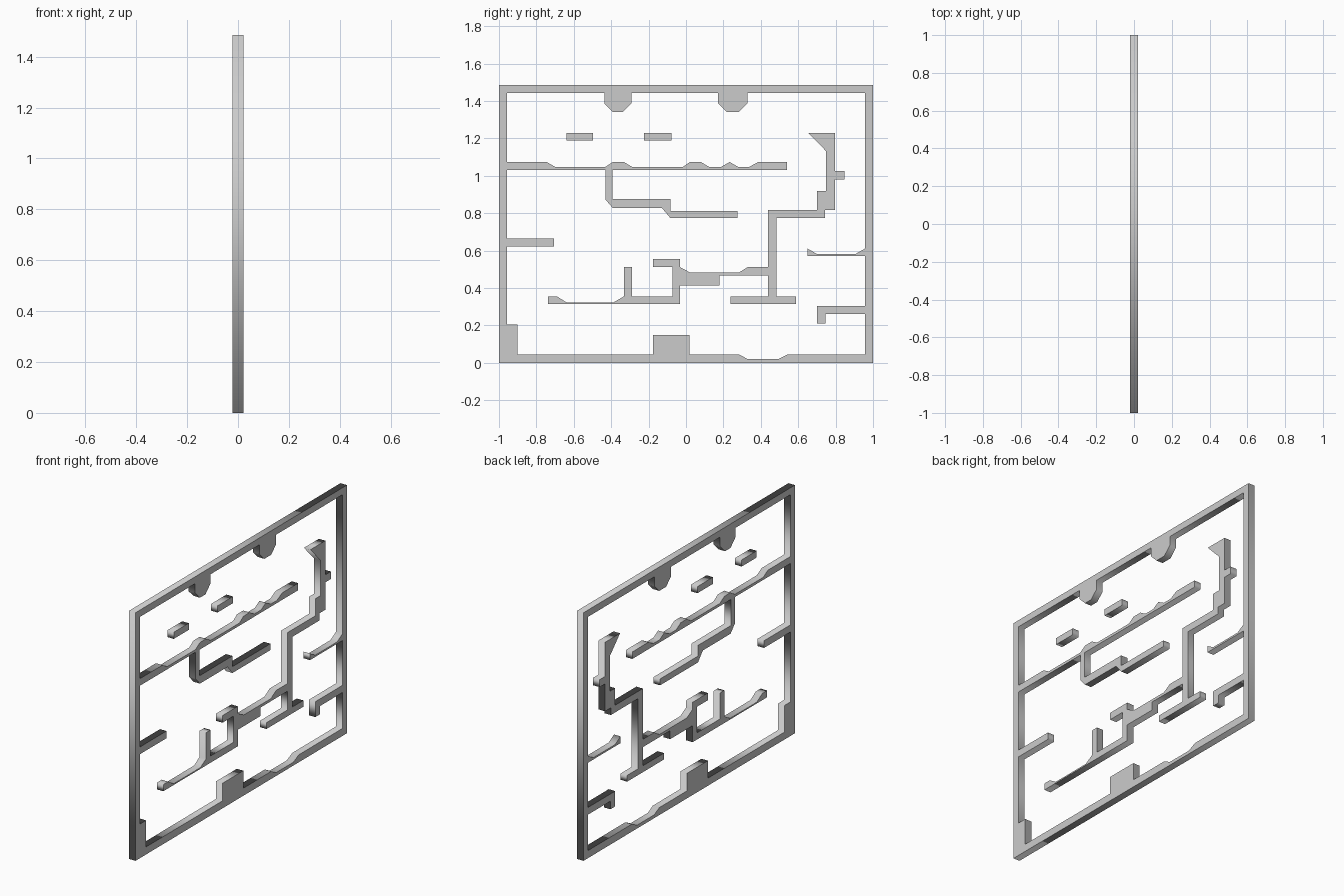
import bpy
from math import pi

HALF = 0.0215        # half of the panel thickness
W, IN = 1.0, 0.957   # outer and inner half width
TOP = 1.485


def plate(name, *outlines):
    """Extrude flat (y, z) outlines along x; inner outlines become holes."""
    cu = bpy.data.curves.new(name, 'CURVE')
    cu.dimensions = '2D'
    cu.fill_mode = 'BOTH'
    cu.extrude = HALF
    for pts in outlines:
        sp = cu.splines.new('POLY')
        sp.points.add(len(pts) - 1)
        for p, (y, z) in zip(sp.points, pts):
            p.co = (y, z, 0, 1)
        sp.use_cyclic_u = True
    ob = bpy.data.objects.new(name, cu)
    bpy.context.collection.objects.link(ob)
    ob.rotation_euler = (pi / 2, 0, pi / 2)
    bpy.ops.object.select_all(action='DESELECT')
    bpy.context.view_layer.objects.active = ob
    ob.select_set(True)
    bpy.ops.object.convert(target='MESH')
    bpy.ops.object.transform_apply(location=False, rotation=True, scale=False)
    return bpy.context.object


def rect(y0, y1, z0, z1):
    return [(y0, z0), (y1, z0), (y1, z1), (y0, z1)]


def ceiling_bump(c, half):
    """Chamfered bump hanging from the ceiling, right to left."""
    tip = half - 0.046
    return [(c + half, 1.444), (c + half, 1.388), (c + tip, 1.342),
            (c - tip, 1.342), (c - half, 1.388), (c - half, 1.444)]


# Inner edge of the frame, walked anticlockwise
floor = [(-IN, .204), (-.90, .204), (-.90, .045), (-.177, .045), (-.177, .15),
         (.02, .15), (.02, .045), (.284, .045), (.33, .02), (.493, .02),
         (.544, .045), (IN, .045)]
right_ledges = [(IN, .26), (.745, .26), (.745, .211), (.70, .211), (.70, .303),
                (IN, .303), (IN, .571), (.65, .571), (.65, .611), (.70, .582),
                (.906, .582), (IN, .611)]
ceiling = ([(IN, 1.444)] + ceiling_bump(.251, .079)
           + ceiling_bump(-.3645, .0725) + [(-IN, 1.444)])
# Bumpy top of the long upper ledge: heights switch between two levels
HI, LO = 1.074, 1.048
upper_ledge = [(-IN, HI), (-.745, HI), (-.70, LO), (-.431, LO), (-.391, HI),
               (-.332, HI), (-.289, LO), (-.016, LO), (.021, HI), (.08, HI),
               (.123, LO), (.188, LO), (.233, HI), (.279, LO), (.338, LO),
               (.386, HI), (.539, HI), (.539, 1.032)]
hanging_step = [(-.394, 1.032), (-.394, .876), (-.083, .876), (-.083, .812),
                (.276, .812), (.276, .774), (-.083, .774), (-.129, .828),
                (-.391, .828), (-.431, .873), (-.431, 1.032), (-IN, 1.032)]
left_stub = [(-IN, .665), (-.707, .665), (-.707, .622), (-IN, .622)]

plate("frame_with_ledges", rect(-W, W, 0, TOP),
      floor + right_ledges + ceiling + upper_ledge + hanging_step + left_stub)

# Two floating platforms
plate("floating_platform_left", rect(-.638, -.496, 1.19, 1.23))
plate("floating_platform_right", rect(-.225, -.078, 1.19, 1.23))

# Free standing stepped platform in the middle
underside = [(-.737, .316), (-.032, .316), (-.032, .415), (.18, .415),
             (.18, .466), (.439, .466)]
post_foot = [(.439, .354), (.238, .354), (.238, .316), (.587, .316),
             (.587, .354), (.485, .354)]
tower = [(.485, .774), (.742, .774), (.742, .817), (.796, .817), (.796, .981),
         (.847, .981), (.847, 1.026), (.796, 1.026), (.796, 1.23),
         (.654, 1.23), (.748, 1.133), (.748, .919), (.70, .919), (.70, .817),
         (.439, .817)]
walkway = [(.439, .512), (.33, .512), (.281, .482), (.024, .482), (-.032, .512),
           (-.032, .555), (-.177, .555), (-.177, .512), (-.072, .512),
           (-.072, .356), (-.289, .356), (-.289, .512), (-.332, .512),
           (-.332, .356), (-.386, .324), (-.64, .324), (-.691, .356),
           (-.737, .356)]
plate("stepped_platform", underside + post_foot + tower + walkway)
